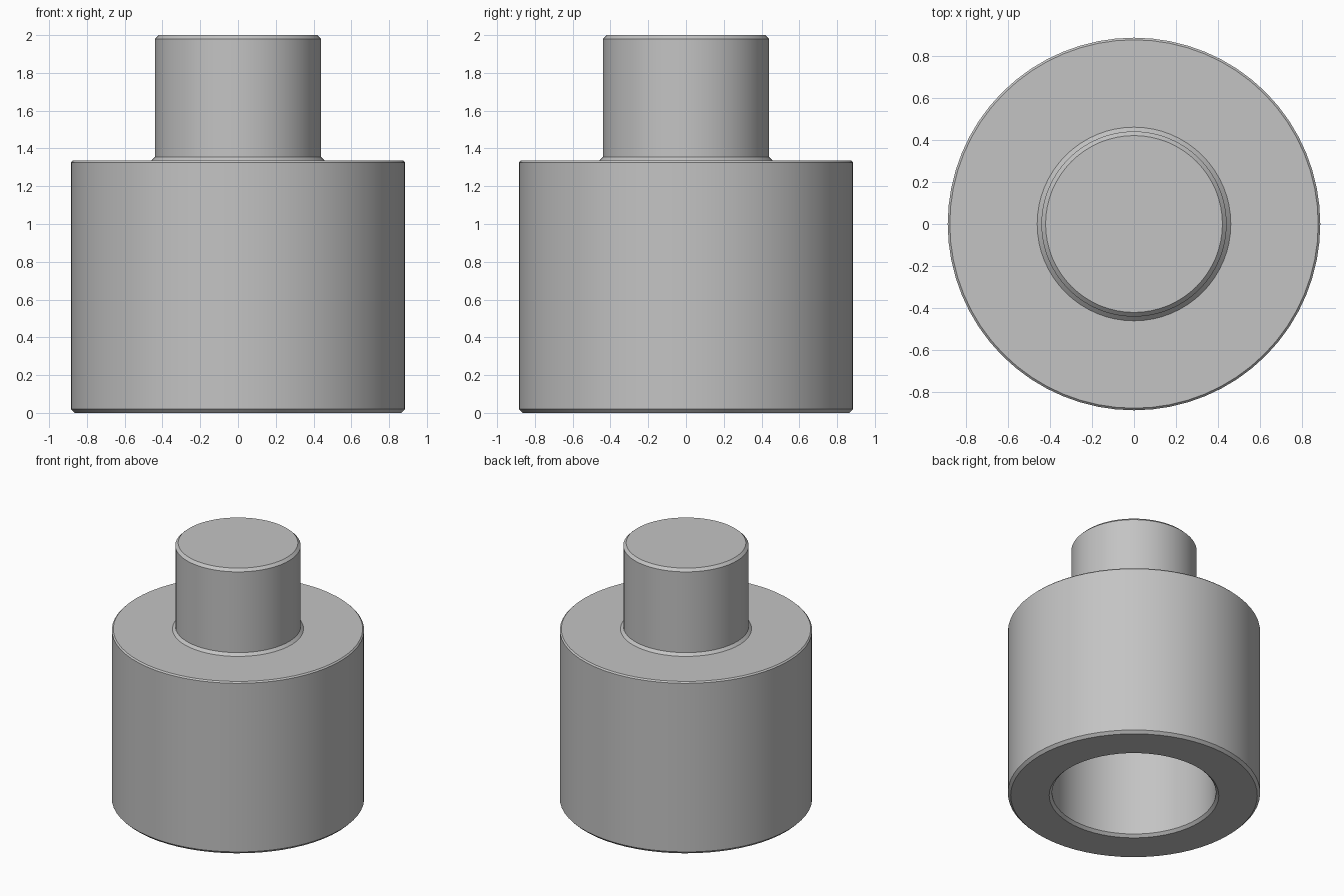
import bpy
import bmesh
import math

cube = bpy.data.objects.get("Cube")
if cube:
    bpy.data.objects.remove(cube, do_unlink=True)

SIDES = 64
BODY_R, BODY_H = 0.885, 1.335
STEM_R, TOP = 0.44, 2.0
BORE_R, BORE_H = 0.575, 1.0
SOFT = 0.02

# Plain grey material
grey = bpy.data.materials.new("plain_grey")
grey.use_nodes = True
colour = (0.55, 0.55, 0.55, 1)
grey.diffuse_color = colour
grey.node_tree.nodes["Principled BSDF"].inputs["Base Color"].default_value = colour


def lathe(name, profile):
    """Spin a radius/height profile that starts and ends on the axis."""
    bm = bmesh.new()
    verts = [bm.verts.new((r, 0, z)) for r, z in profile]
    edges = [bm.edges.new(pair) for pair in zip(verts, verts[1:])]
    bmesh.ops.spin(bm, geom=verts + edges, cent=(0, 0, 0), axis=(0, 0, 1),
                   angle=math.tau, steps=SIDES, use_duplicate=False)
    bmesh.ops.remove_doubles(bm, verts=bm.verts, dist=0.0001)
    bmesh.ops.recalc_face_normals(bm, faces=bm.faces)
    mesh = bpy.data.meshes.new(name)
    bm.to_mesh(mesh)
    bm.free()
    mesh.materials.append(grey)
    obj = bpy.data.objects.new(name, mesh)
    bpy.context.collection.objects.link(obj)
    bpy.ops.object.select_all(action="DESELECT")
    obj.select_set(True)
    bpy.context.view_layer.objects.active = obj
    bpy.ops.object.shade_smooth_by_angle(angle=math.radians(30))
    return obj


# Stepped cap: blind bore, wide body, shoulder and solid stem
lathe("stepped_cap", [
    (0, BORE_H),
    (BORE_R, BORE_H),
    (BORE_R, SOFT),
    (BORE_R + SOFT, 0),
    (BODY_R - SOFT, 0),
    (BODY_R, SOFT),
    (BODY_R, BODY_H - SOFT / 2),
    (BODY_R - SOFT / 2, BODY_H),
    (STEM_R + SOFT, BODY_H),
    (STEM_R, BODY_H + SOFT),
    (STEM_R, TOP - SOFT),
    (STEM_R - SOFT, TOP),
    (0, TOP),
])
